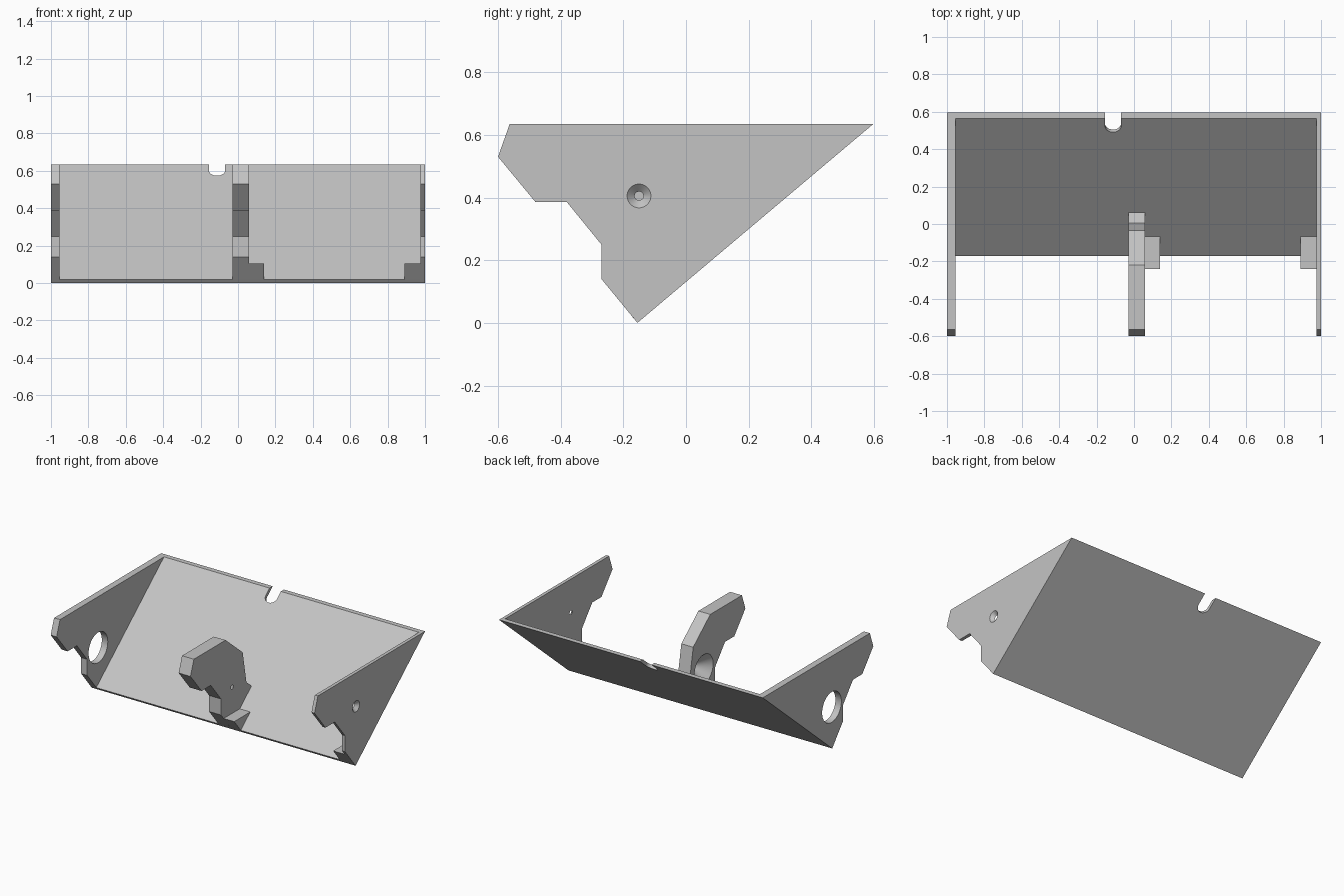
import bpy, bmesh, math
from mathutils import Matrix, Vector

cube = bpy.data.objects.get("Cube")
if cube:
    bpy.data.objects.remove(cube, do_unlink=True)

grey = bpy.data.materials.new("plain grey")
grey.use_nodes = True
colour = (0.55, 0.55, 0.55, 1)
grey.diffuse_color = colour
grey.node_tree.nodes["Principled BSDF"].inputs["Base Color"].default_value = colour


def finish(name, bm):
    bmesh.ops.recalc_face_normals(bm, faces=bm.faces)
    mesh = bpy.data.meshes.new(name)
    bm.to_mesh(mesh)
    bm.free()
    mesh.materials.append(grey)
    ob = bpy.data.objects.new(name, mesh)
    bpy.context.collection.objects.link(ob)
    return ob


def slab(name, outline, x0, x1):
    """Extrude a (y, z) outline from x0 to x1."""
    bm = bmesh.new()
    face = bm.faces.new([bm.verts.new((x0, y, z)) for y, z in outline])
    ext = bmesh.ops.extrude_face_region(bm, geom=[face])["geom"]
    verts = [g for g in ext if isinstance(g, bmesh.types.BMVert)]
    bmesh.ops.translate(bm, verts=verts, vec=(x1 - x0, 0, 0))
    return finish(name, bm)


def cone_x(name, x0, x1, y, z, r0, r1):
    """Round cutter along x, radius r0 at x0 and r1 at x1."""
    bm = bmesh.new()
    place = Matrix.Translation(((x0 + x1) / 2, y, z)) @ Matrix.Rotation(math.pi / 2, 4, "Y")
    bmesh.ops.create_cone(bm, cap_ends=True, segments=48, radius1=r0, radius2=r1,
                          depth=x1 - x0, matrix=place)
    return finish(name, bm)


def cut(ob, cutter):
    mod = ob.modifiers.new("cut", "BOOLEAN")
    mod.operation, mod.solver, mod.object = "DIFFERENCE", "EXACT", cutter
    bpy.context.view_layer.objects.active = ob
    bpy.ops.object.modifier_apply(modifier=mod.name)
    bpy.data.objects.remove(cutter, do_unlink=True)


# Shared side outline: sloping back, stepped front
top = 0.634
low, back = Vector((-0.155, 0)), Vector((0.597, top))
along = (low - back).normalized()
inward = Vector((along.y, -along.x))
thick = 0.024
front = [(-0.27, 0.14), (-0.27, 0.25), (-0.38, 0.385), (-0.48, 0.385),
         (-0.6, 0.53), (-0.563, top)]

# Side walls
right_wall = slab("right_wall", [low] + front + [back], -1, -0.955)
left_wall = slab("left_wall", [low] + front + [back], 0.977, 1)

# Sloping back panel between the walls
back_panel = slab("back_panel", [low, low + inward * thick, (0.563, top), back], -0.955, 0.977)

# Middle bracket
bracket = slab("middle_bracket", [low] + front + [(-0.22, top), (-0.035, 0.48), (0.005, 0.26),
               (0.06, 0.213), (0.07, 0.19)], -0.03, 0.06)

# Small ledges at the bottom corners
for name, x0, x1 in (("middle_ledge", 0.06, 0.14), ("left_ledge", 0.89, 0.977)):
    slab(name, [low, (-0.241, 0.105), (-0.065, 0.105)], x0, x1)

# Bearing hole, bracket socket and countersunk screw hole
cut(right_wall, cone_x("hole", -1.1, -0.9, -0.15, 0.285, 0.104, 0.104))
cut(bracket, cone_x("socket", -0.031, 0.061, -0.15, 0.285, 0.102, 0.013))
cut(left_wall, cone_x("countersink", 0.976, 1.001, -0.15, 0.405, 0.013, 0.039))

# Round-ended cable notch, square to the back panel
radius, reach = 0.043, 0.077
profile = [(-radius, -0.1), (radius, -0.1)]
profile += [(radius * math.cos(a), reach + radius * math.sin(a))
            for a in (math.pi * i / 24 for i in range(25))]
bm = bmesh.new()
rings = []
for depth in (-0.1, 0.1):
    ring = []
    for px, s in profile:
        p = back + along * s + inward * depth
        ring.append(bm.verts.new((-0.112 + px, p.x, p.y)))
    rings.append(ring)
    bm.faces.new(ring)
for i in range(len(profile)):
    j = (i + 1) % len(profile)
    bm.faces.new((rings[0][i], rings[0][j], rings[1][j], rings[1][i]))
bmesh.ops.remove_doubles(bm, verts=bm.verts, dist=0.0001)
cut(back_panel, finish("notch", bm))

# Smooth the round cuts, keep the edges sharp
bpy.ops.object.select_all(action="DESELECT")
for ob in (right_wall, left_wall, bracket, back_panel):
    ob.select_set(True)
bpy.ops.object.shade_smooth_by_angle(angle=math.radians(25))
